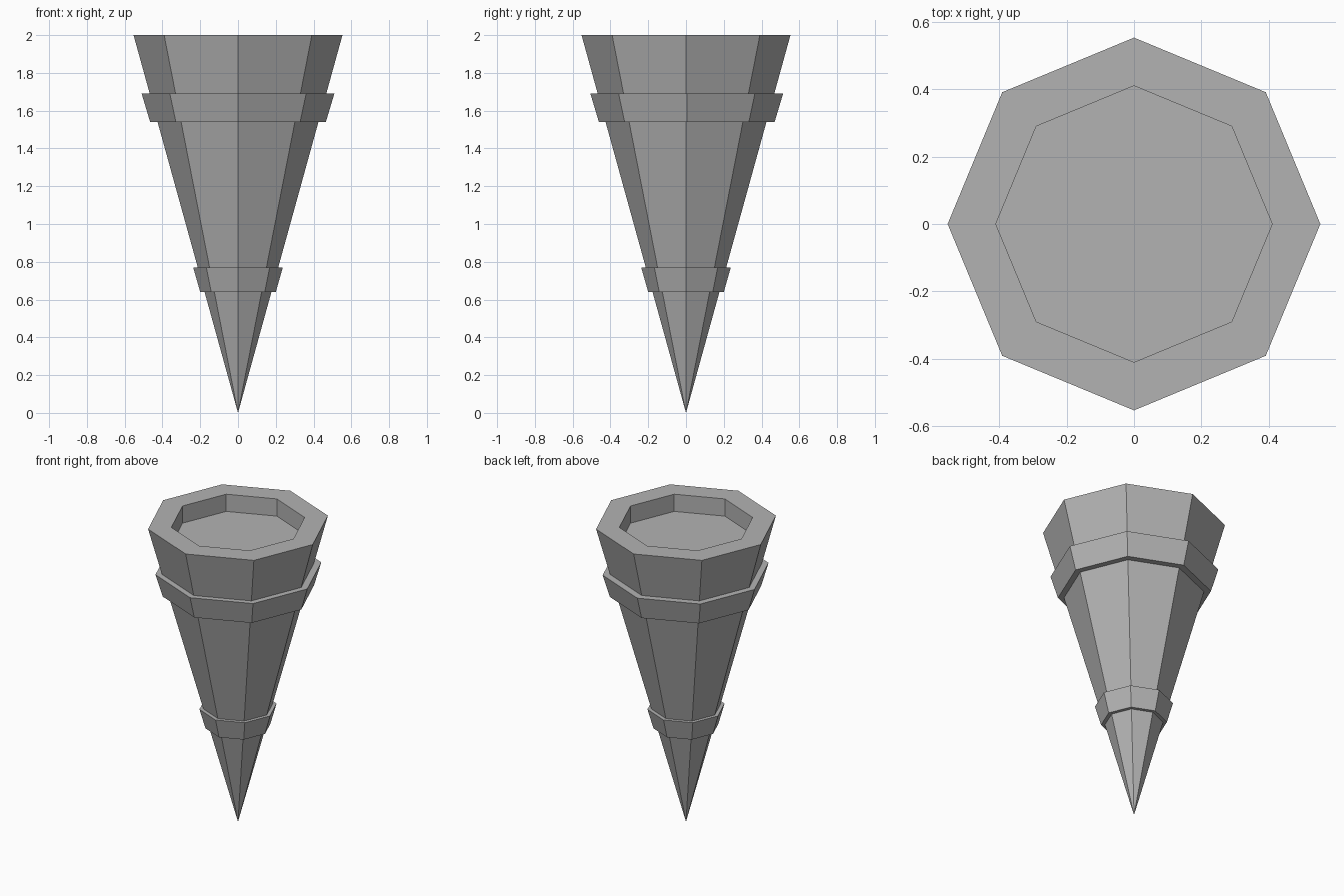
import bpy
import math

cube = bpy.data.objects.get("Cube")
if cube:
    bpy.data.objects.remove(cube, do_unlink=True)

SIDES = 8

stone = bpy.data.materials.new("grey_stone")
stone.use_nodes = True
GREY = (0.45, 0.45, 0.45, 1.0)
stone.diffuse_color = GREY
stone.node_tree.nodes["Principled BSDF"].inputs["Base Color"].default_value = GREY


def lathe(name, profile, closed=False, y=0.0):
    """Spin an (r, z) profile into an octagonal solid; r = 0 ends in a point or cap."""
    verts, rings, faces = [], [], []
    for r, z in profile:
        start = len(verts)
        if r == 0:
            verts.append((0, 0, z))
            rings.append([start] * SIDES)
            continue
        for i in range(SIDES):
            a = math.tau * i / SIDES
            verts.append((r * math.cos(a), r * math.sin(a), z))
        rings.append(list(range(start, start + SIDES)))
    pairs = list(zip(rings, rings[1:]))
    if closed:
        pairs.append((rings[-1], rings[0]))
    for low, high in pairs:
        for i in range(SIDES):
            j = (i + 1) % SIDES
            loop = [low[i], low[j], high[j], high[i]]
            faces.append(list(dict.fromkeys(loop)))
    if not closed:
        faces.append(rings[-1])
    mesh = bpy.data.meshes.new(name)
    mesh.from_pydata(verts, [], faces)
    mesh.materials.append(stone)
    mesh.update()
    obj = bpy.data.objects.new(name, mesh)
    obj.location.y = y
    bpy.context.collection.objects.link(obj)
    return obj


# Tapered spike with a shallow recess sunk into its flat top
lathe("spike_body", [(0, 0), (0.553, 2), (0.41, 2), (0.41, 1.885)])

# Raised collars that follow the taper
lathe("upper_collar", [(0.40, 1.54), (0.465, 1.54), (0.51, 1.69), (0.44, 1.69)],
      closed=True, y=0.004)
lathe("lower_collar", [(0.16, 0.64), (0.2, 0.64), (0.237, 0.77), (0.19, 0.77)],
      closed=True)
